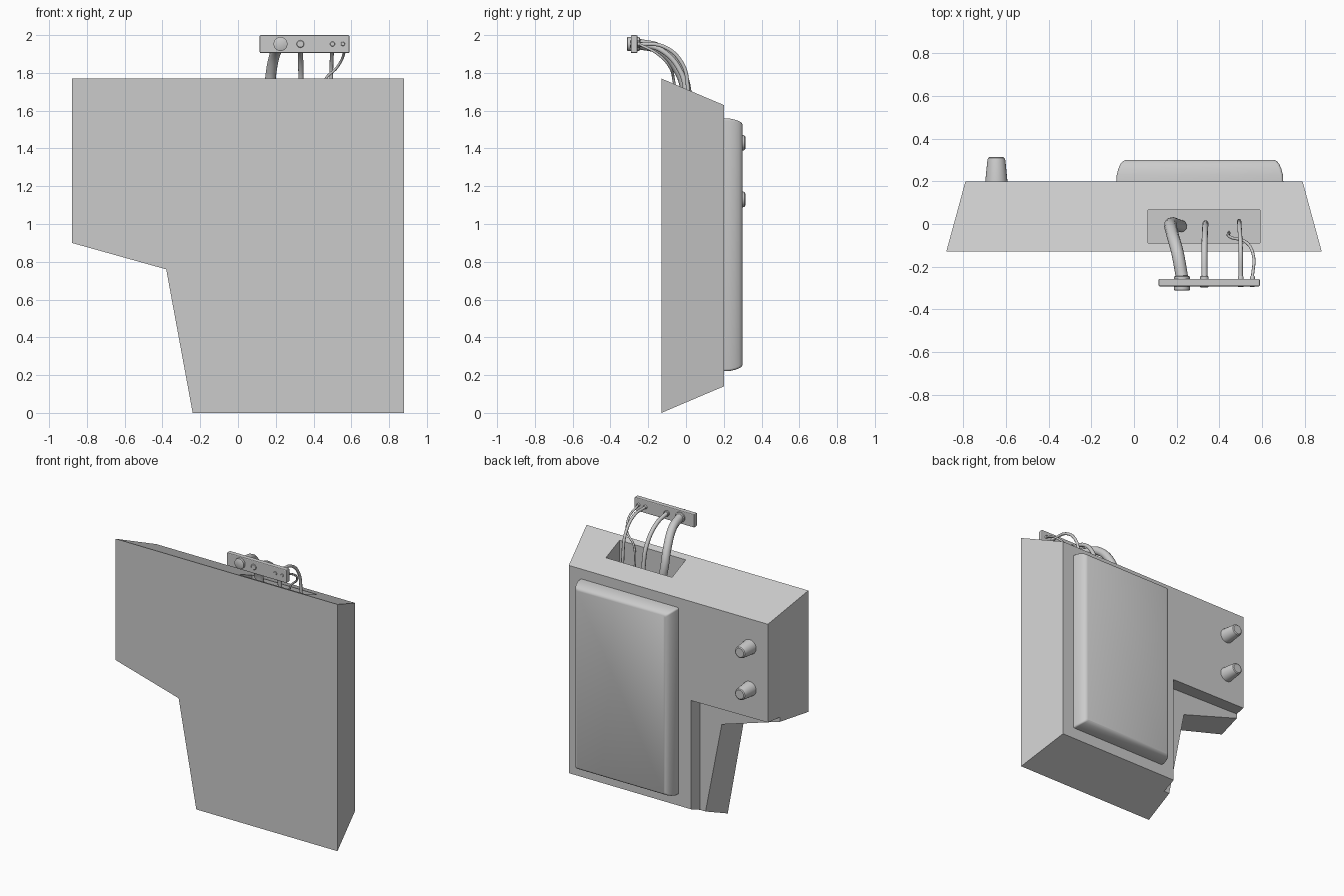
import bpy, bmesh, math

if "Cube" in bpy.data.objects:
    bpy.data.objects.remove(bpy.data.objects["Cube"])


def loft(name, rings, smooth=None):
    """Skin a list of closed (x, y, z) rings and cap both ends."""
    bm = bmesh.new()
    rows = [[bm.verts.new(p) for p in r] for r in rings]
    n = len(rows[0])
    for a, b in zip(rows, rows[1:]):
        for i in range(n):
            j = (i + 1) % n
            bm.faces.new((a[i], a[j], b[j], b[i]))
    bm.faces.new(rows[0])
    bm.faces.new(rows[-1])
    bmesh.ops.remove_doubles(bm, verts=bm.verts[:], dist=1e-5)
    bmesh.ops.recalc_face_normals(bm, faces=bm.faces[:])
    me = bpy.data.meshes.new(name)
    bm.to_mesh(me)
    bm.free()
    ob = bpy.data.objects.new(name, me)
    bpy.context.collection.objects.link(ob)
    activate(ob)
    if smooth:
        bpy.ops.object.shade_smooth_by_angle(angle=math.radians(smooth))
    return ob


def activate(ob):
    bpy.ops.object.select_all(action='DESELECT')
    bpy.context.view_layer.objects.active = ob
    ob.select_set(True)


def ring(pts, y):
    return [(x, y, z) for x, z in pts]


def turned(name, x, z, profile, n=24):
    """Round part along y from (y, radius) pairs."""
    circle = [(math.cos(2 * math.pi * i / n), math.sin(2 * math.pi * i / n)) for i in range(n)]
    return loft(name, [[(x + r * c, y, z + r * s) for c, s in circle] for y, r in profile], 35)


def rounded_rect(x0, x1, z0, z1, r, seg=4):
    pts = []
    for k, (cx, cz) in enumerate([(x1 - r, z1 - r), (x0 + r, z1 - r), (x0 + r, z0 + r), (x1 - r, z0 + r)]):
        for i in range(seg + 1):
            a = math.pi / 2 * (k + i / seg)
            pts.append((cx + r * math.cos(a), cz + r * math.sin(a)))
    return pts


def box(name, x0, x1, y0, y1, z0, z1):
    rect = [(x0, z0), (x1, z0), (x1, z1), (x0, z1)]
    return loft(name, [ring(rect, y0), ring(rect, y1)])


# Tapered body: front plate, ledge at the notch, then narrower back block
front = [(-.88, 1.77), (.88, 1.77), (.88, 0), (-.24, 0), (-.38, .76), (-.88, .90)]
ledge = [(-.817, 1.672), (.817, 1.672), (.817, .098), (-.225, .098), (-.354, .757), (-.817, .90)]
inner = [(-.817, 1.672), (.817, 1.672), (.817, .098), (-.18, .098), (-.18, .92), (-.817, .933)]
back = [(-.79, 1.63), (.79, 1.63), (.79, .14), (-.18, .14), (-.18, .92), (-.79, .925)]
body = loft("body", [ring(front, -.13), ring(ledge, .10), ring(inner, .10), ring(back, .20)])

# Cable pocket in the sloping top
cutter = box("pocket_cutter", .065, .59, -.09, .065, 1.50, 1.95)
cutter.hide_render = True
mod = body.modifiers.new("pocket", 'BOOLEAN')
mod.operation = 'DIFFERENCE'
mod.solver = 'EXACT'
mod.object = cutter
activate(body)
bpy.ops.object.modifier_apply(modifier=mod.name)
bpy.data.objects.remove(cutter)

# Raised back cover with rolled edges
rings = []
for y, o in [(.19, 0), (.23, .002), (.26, .01), (.28, .019), (.293, .029), (.30, .042)]:
    rings.append(ring(rounded_rect(-.083 + o, .70 - o, .22 + o * .8, 1.56 - o * .8, .012), y))
loft("back_cover", rings, 40)

# Tapered pegs on the back
for i, z in enumerate((1.43, 1.13)):
    turned(f"back_peg_{i + 1}", -.645, z,
           [(.19, .053), (.30, .042), (.309, .039), (.314, .032)])

# Connector bar
bar = box("connector_bar", .115, .59, -.292, -.257, 1.905, 2.0)
bev = bar.modifiers.new("bevel", 'BEVEL')
bev.width = .006
bev.segments = 2

# Sockets and their cables: name, x, socket radius, front y, cable radius, path
cables = [
    ("thick", .225, .037, -.312, .029,
     [(.225, -.25, 1.953), (.205, -.14, 1.925), (.178, -.04, 1.82), (.172, .0, 1.70), (.22, -.01, 1.51)]),
    ("medium", .33, .02, -.297, .014,
     [(.33, -.25, 1.953), (.33, -.13, 1.92), (.333, -.03, 1.81), (.335, .0, 1.69), (.335, .0, 1.51)]),
    ("thin", .50, .013, -.296, .010,
     [(.50, -.25, 1.953), (.50, -.12, 1.94), (.495, -.02, 1.85), (.493, .01, 1.72), (.493, .01, 1.51)]),
    ("wire", .555, .011, -.296, .007,
     [(.555, -.25, 1.953), (.56, -.15, 1.90), (.525, -.085, 1.83), (.46, -.065, 1.76), (.445, -.04, 1.51)]),
]
for name, x, sr, y0, cr, path in cables:
    turned(f"{name}_socket", x, 1.953, [(y0, sr * .85), (y0 + .003, sr), (-.247, sr), (-.244, sr * .85)], 20)
    cu = bpy.data.curves.new(f"{name}_cable", 'CURVE')
    cu.dimensions = '3D'
    cu.bevel_depth = cr
    cu.bevel_resolution = 3
    cu.use_fill_caps = True
    cu.resolution_u = 8
    sp = cu.splines.new('BEZIER')
    sp.bezier_points.add(len(path) - 1)
    for bp, co in zip(sp.bezier_points, path):
        bp.co = co
        bp.handle_left_type = bp.handle_right_type = 'AUTO'
    ob = bpy.data.objects.new(f"{name}_cable", cu)
    bpy.context.collection.objects.link(ob)
    activate(ob)
    bpy.ops.object.convert(target='MESH')
    bpy.ops.object.shade_smooth_by_angle(angle=math.radians(40))
